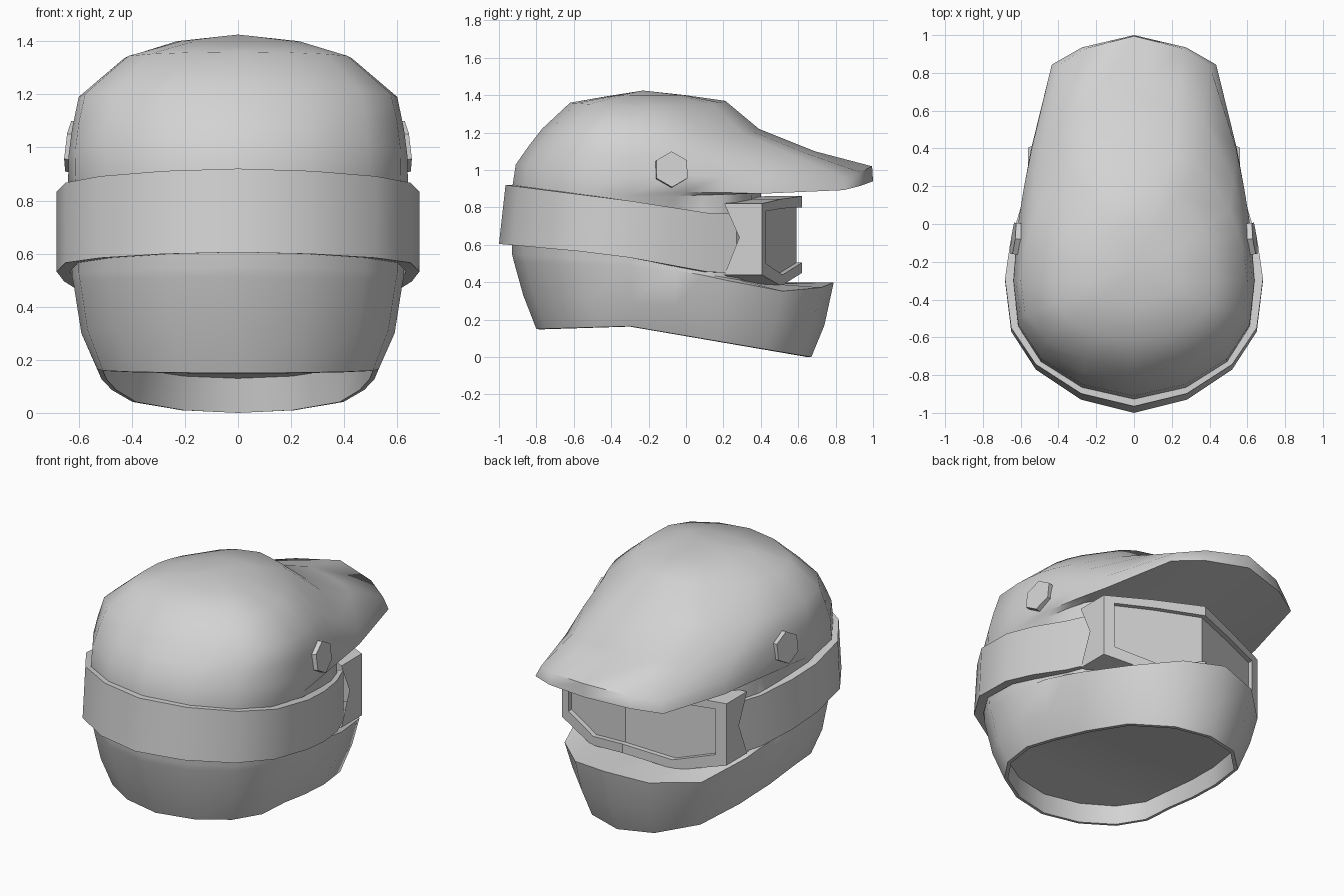
import bpy, bmesh, math
from mathutils import Vector, Matrix

cube = bpy.data.objects.get("Cube")
if cube:
    bpy.data.objects.remove(cube, do_unlink=True)

grey = bpy.data.materials.new("light_grey")
grey.use_nodes = True
COLOUR = (0.65, 0.65, 0.65, 1)
grey.diffuse_color = COLOUR
grey.node_tree.nodes["Principled BSDF"].inputs["Base Color"].default_value = COLOUR


def finish(name, bm, angle):
    """Turn a bmesh into a shaded object."""
    bmesh.ops.recalc_face_normals(bm, faces=bm.faces)
    mesh = bpy.data.meshes.new(name)
    bm.to_mesh(mesh)
    bm.free()
    mesh.materials.append(grey)
    obj = bpy.data.objects.new(name, mesh)
    bpy.context.collection.objects.link(obj)
    bpy.ops.object.select_all(action="DESELECT")
    obj.select_set(True)
    bpy.context.view_layer.objects.active = obj
    bpy.ops.object.shade_smooth_by_angle(angle=math.radians(angle))


def interp(points, t):
    """Piecewise linear value along a list of pairs."""
    if t <= points[0][0]:
        return points[0][1]
    for (a, va), (b, vb) in zip(points, points[1:]):
        if t <= b:
            return va + (vb - va) * (t - a) / (b - a)
    return points[-1][1]


def bridge(bm, a, b, closed=True):
    """Join two rows of vertices with quads."""
    n = len(a)
    for i in range(n if closed else n - 1):
        j = (i + 1) % n
        bm.faces.new((a[i], a[j], b[j], b[i]))


# Half outlines of a helmet ring: share of length behind / ahead of the widest point
MID = -0.3
REAR = [(1, 0), (0.9, 0.43), (0.68, 0.77), (0.38, 0.96), (0, 1)]
PEAK = [(0.23, 0.96), (0.38, 0.91), (0.54, 0.85), (0.88, 0.68), (0.95, 0.43), (1, 0)]
CHIN = [(0.23, 0.97), (0.36, 0.93), (0.47, 0.9), (0.75, 0.75), (0.94, 0.4), (1, 0)]
OPENING = [(0.35, 0.95), (0.56, 0.9), (0.72, 0.84), (0.81, 0.77), (0.93, 0.5), (1, 0)]


def ring(bm, ahead, width, back, front, z_back, z_side, z_front, sag=0, roundness=0):
    half = []
    for f, w in REAR:
        half.append((width * w, MID + (back - MID) * f, z_side + (z_back - z_side) * f))
    for f, w in ahead:
        w += (math.sqrt(1 - f * f) - w) * roundness
        z = z_side + (z_front - z_side) * f - sag * 9.5 * f ** 3 * (1 - f)
        half.append((width * w, MID + (front - MID) * f, z))
    outline = half + [(-x, y, z) for x, y, z in half[-2:0:-1]]
    return [bm.verts.new(p) for p in outline]


# Each ring: outline, width, back, front, height at back / side / front, sag, roundness
LOWER = [
    (CHIN, 0.51, -0.78, 0.63, 0.27, 0.27, 0.13),
    (CHIN, 0.51, -0.78, 0.65, 0.148, 0.163, 0),
    (CHIN, 0.53, -0.8, 0.67, 0.15, 0.165, 0),
    (CHIN, 0.59, -0.87, 0.74, 0.33, 0.3, 0.17),
    (CHIN, 0.62, -0.92, 0.79, 0.51, 0.49, 0.4, 0.07),
    (OPENING, 0.625, -0.93, 0.42, 0.55, 0.51, 0.39),
    (OPENING, 0.63, -0.935, 0.4, 0.8, 0.85, 0.88),
]
UPPER = [
    (PEAK, 0.64, -0.93, 1, 0.9, 0.87, 0.94, 0.05),
    (PEAK, 0.638, -0.91, 0.995, 1.03, 0.97, 1.02, 0.07, 0.25),
    (PEAK, 0.625, -0.84, 0.69, 1.13, 1.07, 1.1, 0.02, 0.5),
    (PEAK, 0.6, -0.77, 0.39, 1.22, 1.19, 1.22, 0.03, 0.5),
    (PEAK, 0.43, -0.62, 0.21, 1.36, 1.335, 1.37, 0.02, 0.8),
    (PEAK, 0.23, -0.42, 0, 1.395, 1.4, 1.4, 0, 1),
]

# Shell: neck recess, rim, chin bar, face opening, peak and crown in one loft
bm = bmesh.new()
loops = [ring(bm, *r) for r in LOWER + UPPER]
for a, b in zip(loops, loops[1:]):
    bridge(bm, a, b)
floor, top = loops[0], loops[-1]
n = len(floor)
for i in range(n // 2):
    strip = (floor[i], floor[i + 1], floor[n - i - 1], floor[-i])
    bm.faces.new(list(dict.fromkeys(strip)))
tip = bm.verts.new((0, -0.23, 1.425))
for i, v in enumerate(top):
    bm.faces.new((v, top[(i + 1) % n], tip))
finish("helmet_shell", bm, 60)

# Goggle strap: a sloping band with thickness around the back
STRAP = [(0.53, 0.27), (0.59, 0.12), (0.655, -0.1), (0.683, -0.3),
         (0.65, -0.57), (0.52, -0.77), (0.28, -0.93), (0, -1)]
LOW = [(-1, 0.605), (-0.4, 0.55), (0.12, 0.455), (0.27, 0.45)]
HIGH = [(-1, 0.92), (-0.27, 0.83), (0.12, 0.77), (0.27, 0.765)]
path = STRAP + [(-x, y) for x, y in STRAP[-2::-1]]
bm = bmesh.new()
rows = []
for inset, line, lean in ((0.05, LOW, 0), (0, LOW, 0), (0, HIGH, 0.035), (0.05, HIGH, 0.035)):
    shrink = 1 - inset / 0.68
    rows.append([bm.verts.new((x * shrink, MID + (y - MID) * shrink + lean * max(0, -y),
                               interp(line, y))) for x, y in path])
for a, b in zip(rows, rows[1:] + rows[:1]):
    bridge(bm, a, b, closed=False)
for k in (0, -1):
    bm.faces.new([row[k] for row in rows])
finish("goggle_strap", bm, 30)

# Goggles: columns of (x, top, bottom) for the frame and its opening
OUTER = [(0, 0.86, 0.45), (0.29, 0.845, 0.38), (0.56, 0.82, 0.44)]
INNER = [(0, 0.8, 0.505), (0.27, 0.795, 0.44), (0.5, 0.78, 0.5)]
FRONT_LINE = [(0, 0.62), (0.56, 0.405)]


def goggle_ring(bm, columns, depth, notch=0):
    cols = [(-x, t, b) for x, t, b in columns[:0:-1]] + columns
    side = columns[-1][0]
    pts = [(x, t, 0) for x, t, b in cols] + [(side, 0.64, notch)]
    pts += [(x, b, 0) for x, t, b in reversed(cols)] + [(-side, 0.64, notch)]
    return [bm.verts.new((x, interp(FRONT_LINE, abs(x)) - depth + n, z)) for x, z, n in pts]


bm = bmesh.new()
rows = [goggle_ring(bm, OUTER, 0.2, 0.08), goggle_ring(bm, OUTER, 0),
        goggle_ring(bm, INNER, 0), goggle_ring(bm, INNER, 0.03)]
for a, b in zip(rows, rows[1:]):
    bridge(bm, a, b)

# Lens: upright strips between the top and bottom of the opening
lens = rows[-1]
count = 2 * len(INNER) - 1
for i in range(count - 1):
    face = [lens[i], lens[i + 1], lens[2 * count - 1 - i], lens[2 * count - i]]
    if i == 0:
        face.append(lens[-1])
    if i == count - 2:
        face.insert(2, lens[count])
    bm.faces.new(face)
finish("goggles", bm, 20)

# Hexagonal peak screws
for side, name in ((1, "left_screw"), (-1, "right_screw")):
    bm = bmesh.new()
    bmesh.ops.create_cone(bm, cap_ends=True, segments=6, radius1=0.096, radius2=0.096, depth=0.07)
    outward = Vector((side, 0.12, 0.12)).normalized()
    up = Vector((0, 0, 1))
    up = (up - outward * up.dot(outward)).normalized()
    turn = Matrix((up.cross(outward), up, outward)).transposed().to_4x4()
    bm.transform(Matrix.Translation((side * 0.605, -0.08, 1)) @ turn)
    finish(name, bm, 30)
